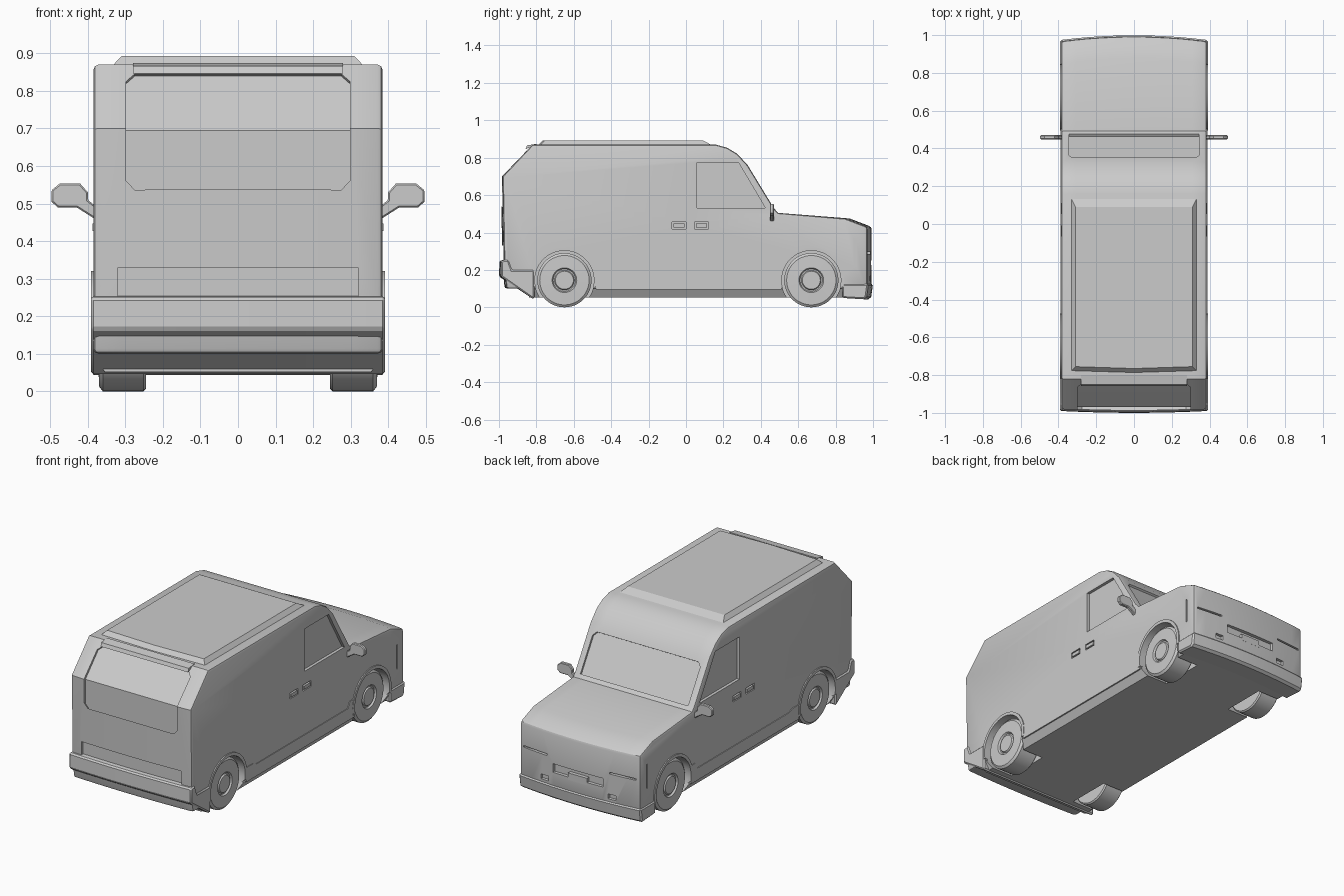
import bpy, bmesh
from math import sin, cos, pi, radians
from mathutils import Vector, Matrix

if "Cube" in bpy.data.objects:
    bpy.data.objects.remove(bpy.data.objects["Cube"])

grey = bpy.data.materials.new("light grey")
grey.use_nodes = True
grey.diffuse_color = (0.6, 0.6, 0.6, 1)
grey.node_tree.nodes["Principled BSDF"].inputs["Base Color"].default_value = (0.6, 0.6, 0.6, 1)


def finish(name, bm):
    bmesh.ops.remove_doubles(bm, verts=bm.verts, dist=1e-5)
    bmesh.ops.recalc_face_normals(bm, faces=bm.faces)
    mesh = bpy.data.meshes.new(name)
    bm.to_mesh(mesh)
    bm.free()
    mesh.materials.append(grey)
    ob = bpy.data.objects.new(name, mesh)
    bpy.context.collection.objects.link(ob)
    return ob


def thicken(bm, vec):
    """Extrude every face along a vector to make a closed solid."""
    ext = bmesh.ops.extrude_face_region(bm, geom=bm.faces[:], use_keep_orig=True)
    moved = [v for v in ext["geom"] if isinstance(v, bmesh.types.BMVert)]
    bmesh.ops.translate(bm, verts=moved, vec=vec)


def prism(name, pts, vec):
    bm = bmesh.new()
    bm.faces.new([bm.verts.new(p) for p in pts])
    thicken(bm, vec)
    return finish(name, bm)


def side_plate(name, yz, x0, x1, s=1):
    return prism(name, [(s * x0, y, z) for y, z in yz], (s * (x1 - x0), 0, 0))


def box(name, x0, x1, y0, y1, z0, z1):
    return side_plate(name, [(y0, z0), (y1, z0), (y1, z1), (y0, z1)], x0, x1)


def glass_cutter(name, rows, out):
    """Strip of rows (y, z, half width) given thickness across the body skin."""
    bm = bmesh.new()
    out = Vector(out)
    pairs = [[bm.verts.new(Vector((s * w, y, z)) - out * 0.012) for s in (-1, 1)]
             for y, z, w in rows]
    for a, b in zip(pairs, pairs[1:]):
        bm.faces.new((a[0], a[1], b[1], b[0]))
    thicken(bm, out * 0.06)
    return finish(name, bm)


def bowed(name, profile, half):
    """Side profile swept across the width, with both ends bowed outwards."""
    bm = bmesh.new()
    rings = []
    n = 10
    for i in range(n + 1):
        x = half * (2 * i / n - 1)
        b = 1 - (x / half) ** 2
        ring = []
        for y, z in profile:
            bow = 0.025 if y > 0.8 else -0.01 if y < -0.9 else 0
            ring.append(bm.verts.new((x, y + bow * b, z)))
        rings.append(ring)
    for a, b in zip(rings, rings[1:]):
        for j in range(len(profile)):
            k = (j + 1) % len(profile)
            bm.faces.new((a[j], a[k], b[k], b[j]))
    bm.faces.new(rings[0])
    bm.faces.new(rings[-1])
    return finish(name, bm)


def apply_mod(ob, kind, **settings):
    mod = ob.modifiers.new(kind.title(), kind)
    for key, val in settings.items():
        setattr(mod, key, val)
    bpy.context.view_layer.objects.active = ob
    bpy.ops.object.modifier_apply(modifier=mod.name)


def bevel(ob, width, segments=2):
    apply_mod(ob, "BEVEL", width=width, segments=segments,
              limit_method="ANGLE", angle_limit=radians(50))


def cut(targets, cutter):
    for ob in targets:
        apply_mod(ob, "BOOLEAN", object=cutter, operation="DIFFERENCE", solver="EXACT")
    bpy.data.objects.remove(cutter)


def lathe(name, profile, centre, s):
    """Turn (x, radius) points round an axle."""
    bm = bmesh.new()
    vs = [bm.verts.new((x, 0, r)) for x, r in profile]
    es = [bm.edges.new(p) for p in zip(vs, vs[1:])]
    bmesh.ops.spin(bm, geom=vs + es, cent=(0, 0, 0), axis=(1, 0, 0),
                   angle=2 * pi, steps=48)
    bmesh.ops.transform(bm, matrix=Matrix.Translation(centre) @ Matrix.Diagonal((s, 1, 1, 1)),
                        verts=bm.verts)
    return finish(name, bm)


# Main shell
body = bowed("body_shell", [
    (-0.96, 0.1), (-0.972, 0.25), (-0.98, 0.7), (-0.82, 0.87), (0.16, 0.87),
    (0.22, 0.853), (0.275, 0.82), (0.33, 0.76), (0.47, 0.53), (0.492, 0.505),
    (0.85, 0.475), (0.968, 0.43), (0.968, 0.1)], 0.385)
bevel(body, 0.014)

# Tapered underbody with slanted sills
underbody = prism("underbody", [
    (-0.384, -0.84, 0.1), (0.384, -0.84, 0.1), (0.355, -0.84, 0.052), (-0.355, -0.84, 0.052)],
    (0, 1.78, 0))

# Bumpers
bumper_tail = bowed("tailgate_bumper", [
    (-0.95, 0.255), (-0.987, 0.25), (-0.99, 0.165), (-0.82, 0.046), (-0.81, 0.046),
    (-0.81, 0.2), (-0.93, 0.2)], 0.392)
bumper_hood = bowed("hood_bumper", [
    (0.835, 0.05), (0.95, 0.043), (0.965, 0.055), (0.975, 0.125), (0.835, 0.125)], 0.391)
for bumper in (bumper_tail, bumper_hood):
    bevel(bumper, 0.008, 1)

# Raised roof panel
bm = bmesh.new()
low = [bm.verts.new(p) for p in
       [(-0.335, -0.78, 0.866), (0, -0.79, 0.866), (0.335, -0.78, 0.866),
        (0.335, 0.14, 0.866), (-0.335, 0.14, 0.866)]]
top = [bm.verts.new(p) for p in
       [(-0.31, -0.755, 0.893), (0, -0.765, 0.893), (0.31, -0.755, 0.893),
        (0.31, 0.09, 0.893), (-0.31, 0.09, 0.893)]]
bm.faces.new(low)
bm.faces.new(top)
for i in range(5):
    k = (i + 1) % 5
    bm.faces.new((low[i], low[k], top[k], top[i]))
finish("roof_panel", bm)

# Recessed windscreen and tailgate glass
cut([body], glass_cutter("windscreen_cutter", [
    (0.474, 0.523, 0.345), (0.363, 0.705, 0.345), (0.351, 0.725, 0.325)], (0, 0.85, 0.52)))
cut([body], glass_cutter("tailgate_glass_cutter", [
    (-0.98, 0.535, 0.275), (-0.98, 0.56, 0.298), (-0.98, 0.7, 0.298),
    (-0.863, 0.825, 0.298), (-0.844, 0.845, 0.275)], (0, -0.85, 0.5)))
side_plate("tailgate_lip", [(-0.858, 0.846), (-0.8, 0.868), (-0.8, 0.874), (-0.85, 0.866)],
           -0.28, 0.28)

# Tailgate plate recess, grille and bumper pockets
cut([body], box("plate_cutter", -0.32, 0.32, -1.1, -0.962, 0.24, 0.33))
cut([body], box("grille_cutter", -0.16, 0.16, 0.972, 1.1, 0.2, 0.25))
box("grille_bar", -0.06, 0.06, 0.96, 0.993, 0.185, 0.225)

for s in (1, -1):
    side = "left" if s > 0 else "right"

    # Side window, fender slot, lamp line and lower pocket
    cut([body], side_plate("window_cutter", [
        (0.06, 0.53), (0.06, 0.775), (0.28, 0.775), (0.425, 0.53)], 0.368, 0.45, s))
    cut([body], side_plate("slot_cutter", [
        (0.9, 0.22), (0.91, 0.22), (0.91, 0.36), (0.9, 0.36)], 0.378, 0.45, s))
    cut([body], box("lamp_cutter", s * 0.2, s * 0.36, 0.962, 1.1, 0.285, 0.295))
    cut([body], box("pocket_cutter", s * 0.19, s * 0.24, 0.968, 1.1, 0.14, 0.168))

    # Door handles set in shallow pockets
    for y in (-0.075, 0.045):
        cut([body], side_plate("handle_cutter", [
            (y, 0.42), (y + 0.075, 0.42), (y + 0.075, 0.455), (y, 0.455)], 0.373, 0.45, s))
        side_plate(side + "_door_handle", [
            (y + 0.008, 0.427), (y + 0.067, 0.427), (y + 0.067, 0.447), (y + 0.008, 0.447)],
            0.37, 0.387, s)

    # Lower door cladding
    side_plate(side + "_cladding", [
        (-0.48, 0.095), (0.51, 0.095), (0.51, 0.2), (0.47, 0.2), (0.45, 0.165),
        (-0.39, 0.165), (-0.42, 0.178), (-0.48, 0.178)], 0.38, 0.389, s)

    # Door mirror
    mirror = prism(side + "_mirror", [(s * x, 0.448, z) for x, z in [
        (0.375, 0.455), (0.43, 0.49), (0.48, 0.49), (0.497, 0.505), (0.497, 0.535),
        (0.475, 0.553), (0.42, 0.553), (0.4, 0.53), (0.4, 0.51), (0.375, 0.49)]],
        (0, 0.022, 0))
    bevel(mirror, 0.004, 1)

    # Wheels, arches and flares
    for y, end in ((-0.65, "tail"), (0.67, "hood")):
        arch = lathe("arch_cutter", [(0.22, 0), (0.22, 0.16), (0.5, 0.16), (0.5, 0)],
                     (0, y, 0.145), s)
        cut([body, underbody], arch)
        lathe(f"{side}_{end}_wheel", [
            (0.245, 0), (0.245, 0.138), (0.252, 0.145), (0.36, 0.145), (0.37, 0.132),
            (0.372, 0.066), (0.362, 0.06), (0.362, 0.053), (0.37, 0.048), (0.37, 0)],
            (0, y, 0.145), s)
        steps = [radians(-12 + 204 * i / 28) for i in range(29)]
        ring = [(y + 0.176 * cos(a), 0.145 + 0.176 * sin(a)) for a in steps]
        ring += [(y + 0.158 * cos(a), 0.145 + 0.158 * sin(a)) for a in reversed(steps)]
        side_plate(f"{side}_{end}_flare", ring, 0.372, 0.391, s)

# Smooth shading with sharp creases kept
for ob in bpy.context.view_layer.objects:
    ob.select_set(ob.type == "MESH")
bpy.context.view_layer.objects.active = body
bpy.ops.object.shade_smooth_by_angle(angle=radians(28))
